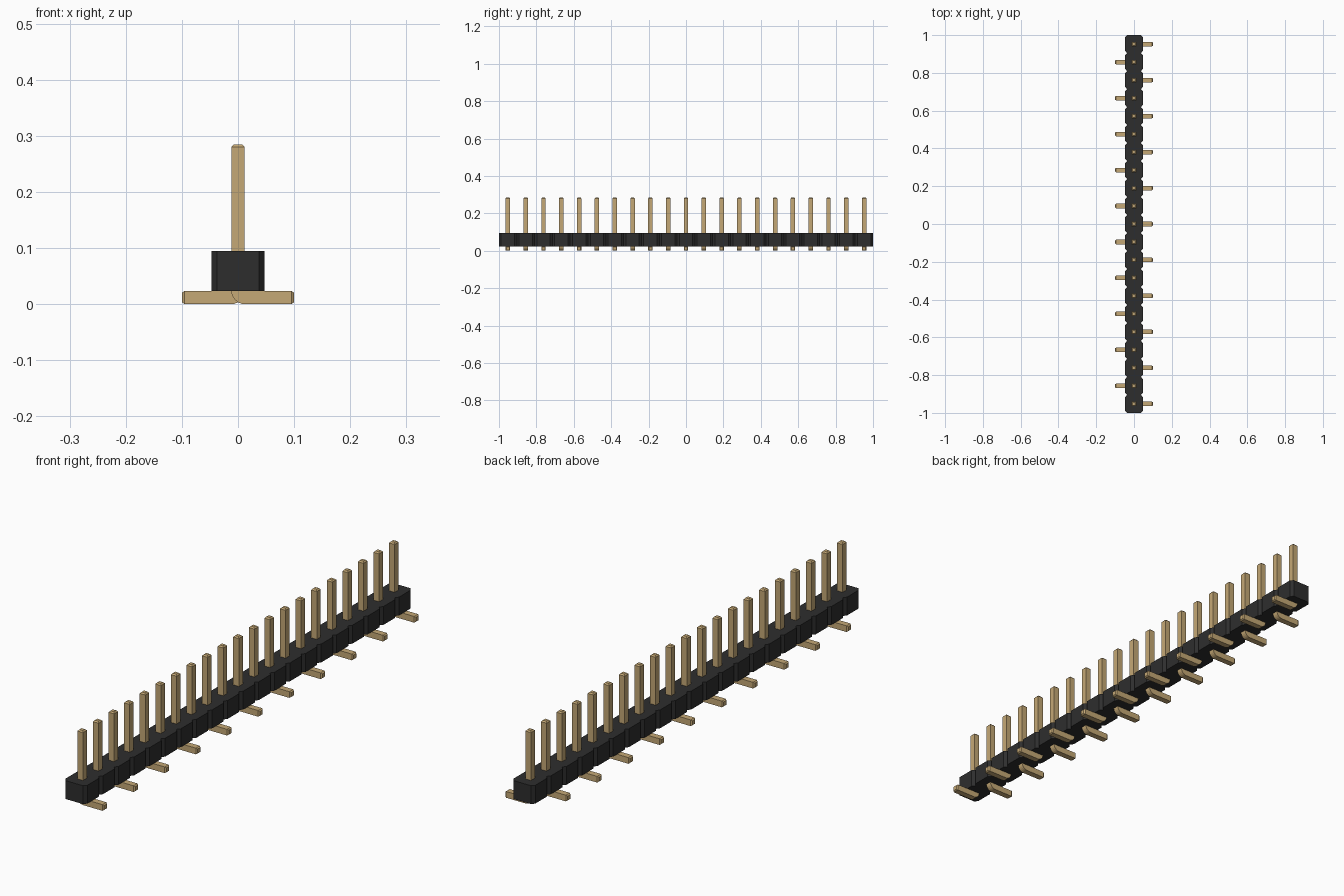
import bpy, bmesh, math

old = bpy.data.objects.get("Cube")
if old:
    bpy.data.objects.remove(old, do_unlink=True)

COUNT = 21
PITCH = 2.0 / COUNT


def make_material(name, color):
    mat = bpy.data.materials.new(name)
    mat.use_nodes = True
    mat.diffuse_color = color
    mat.node_tree.nodes["Principled BSDF"].inputs["Base Color"].default_value = color
    return mat


def make_object(name, bm, mat):
    bmesh.ops.recalc_face_normals(bm, faces=bm.faces[:])
    mesh = bpy.data.meshes.new(name)
    bm.to_mesh(mesh)
    bm.free()
    mesh.materials.append(mat)
    obj = bpy.data.objects.new(name, mesh)
    bpy.context.collection.objects.link(obj)
    return obj


black = make_material("black plastic", (0.027, 0.027, 0.027, 1))
gold = make_material("gold metal", (0.56, 0.395, 0.18, 1))

# Housing: a strip of chamfered segments, extruded upward
HALF_W, CUT_X, CUT_Y = 0.047, 0.010, 0.012
Z0, Z1 = 0.024, 0.095
side = [(HALF_W - CUT_X, -1.0)]
for i in range(COUNT):
    y0 = -1 + i * PITCH
    y1 = y0 + PITCH
    side += [(HALF_W, y0 + CUT_Y), (HALF_W, y1 - CUT_Y), (HALF_W - CUT_X, y1)]
outline = side + [(-x, y) for x, y in reversed(side)]
bm = bmesh.new()
base = bm.faces.new([bm.verts.new((x, y, Z0)) for x, y in outline])
top = bmesh.ops.extrude_face_region(bm, geom=[base], use_keep_orig=True)
moved = [v for v in top["geom"] if isinstance(v, bmesh.types.BMVert)]
bmesh.ops.translate(bm, verts=moved, vec=(0, 0, Z1 - Z0))
make_object("housing", bm, black)

# Pin: square section swept down the post, round the bend and out along the foot
HALF = 0.012
BEND = 0.013
# Stations: x, z, travel angle (0 = down, 90 = outward), section scale
stations = [(0, 0.285, 0, 0.6), (0, 0.280, 0, 1)]
for k in range(7):
    a = math.radians(15 * k)
    stations.append((BEND - BEND * math.cos(a), 0.025 - BEND * math.sin(a), a, 1))
stations += [(0.095, 0.012, math.pi / 2, 1), (0.100, 0.012, math.pi / 2, 0.7)]


def make_pin(name, y, direction):
    bm = bmesh.new()
    rings = []
    for x, z, a, s in stations:
        h = HALF * s
        nx, nz = math.cos(a) * h, math.sin(a) * h
        corners = [(1, 1), (1, -1), (-1, -1), (-1, 1)]
        rings.append([bm.verts.new((direction * (x + u * nx), y + v * h, z + u * nz))
                      for u, v in corners])
    for r, q in zip(rings, rings[1:]):
        for j in range(4):
            n = (j + 1) % 4
            bm.faces.new((r[j], r[n], q[n], q[j]))
    bm.faces.new(rings[0])
    bm.faces.new(rings[-1])
    make_object(name, bm, gold)


# Pins, with feet alternating left and right
for i in range(COUNT):
    make_pin(f"pin_{i + 1:02d}", -1 + (i + 0.5) * PITCH, 1 if i % 2 == 0 else -1)
